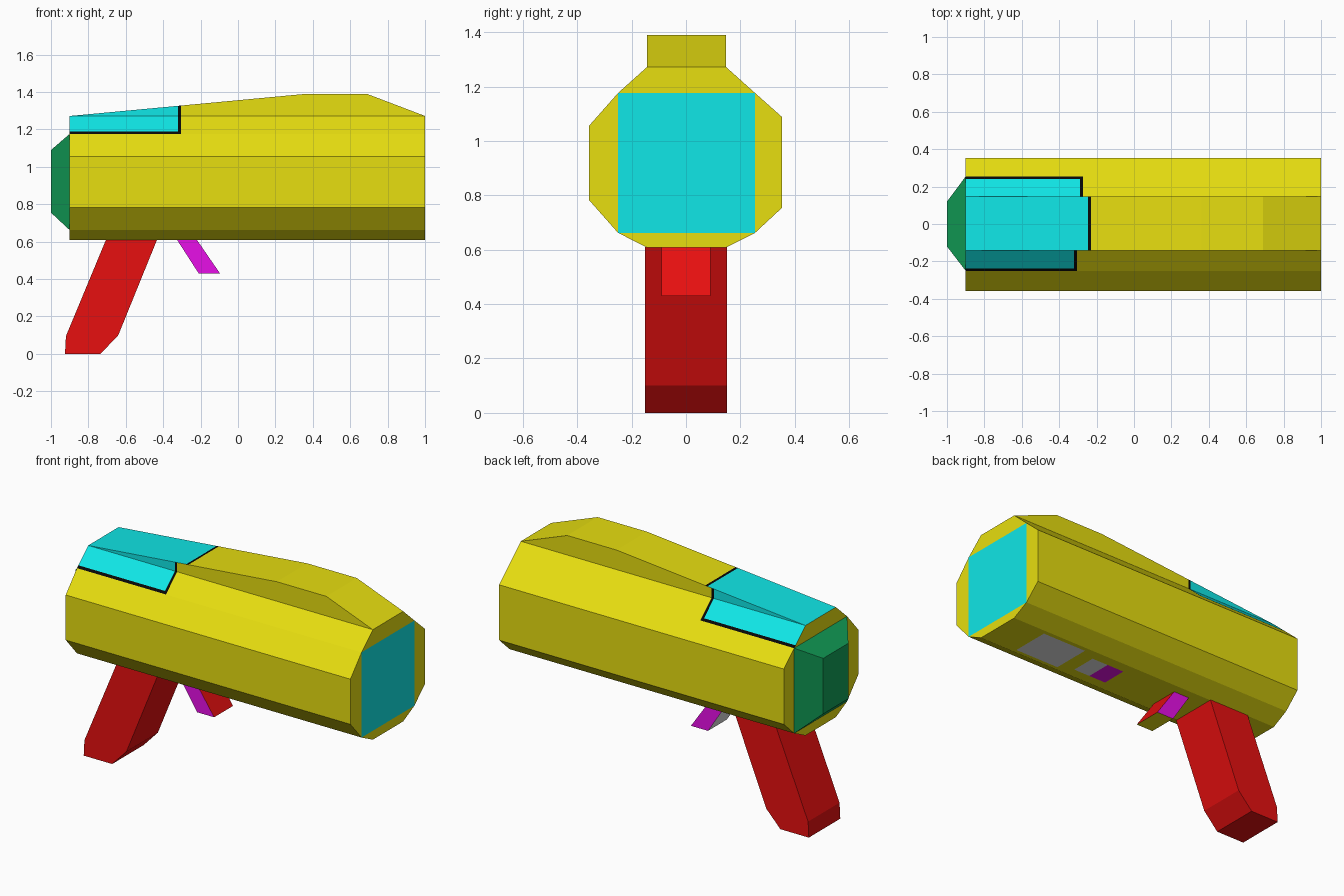
import bpy, bmesh
from mathutils import Vector

if "Cube" in bpy.data.objects:
    bpy.data.objects.remove(bpy.data.objects["Cube"])

COLOURS = {
    "yellow": (0.82, 0.75, 0.005), "cyan": (0.005, 0.80, 0.80), "black": (0.002, 0.002, 0.002),
    "green": (0.006, 0.36, 0.10), "red": (0.80, 0.005, 0.005), "magenta": (0.80, 0.005, 0.80),
    "white": (0.80, 0.80, 0.80),
}
NAMES = list(COLOURS)
MATS = []
for name, rgb in COLOURS.items():
    m = bpy.data.materials.new(name)
    m.diffuse_color = (*rgb, 1)
    m.use_nodes = True
    m.node_tree.nodes["Principled BSDF"].inputs["Base Color"].default_value = m.diffuse_color
    MATS.append(m)


def finish(name, bm, rule):
    """Colour every face by the rule and link the object."""
    bmesh.ops.recalc_face_normals(bm, faces=bm.faces)
    for f in bm.faces:
        f.material_index = NAMES.index(rule(f.calc_center_median(), f.normal))
    me = bpy.data.meshes.new(name)
    bm.to_mesh(me)
    bm.free()
    for m in MATS:
        me.materials.append(m)
    bpy.context.collection.objects.link(bpy.data.objects.new(name, me))


def loft(a, b):
    """Tube between two matching rings of points; returns bmesh and both rings."""
    bm = bmesh.new()
    ra = [bm.verts.new(p) for p in a]
    rb = [bm.verts.new(p) for p in b]
    n = len(a)
    for i in range(n):
        j = (i + 1) % n
        bm.faces.new((ra[i], ra[j], rb[j], rb[i]))
    return bm, ra, rb


def slab(profile, y0, y1):
    """Side profile (x, z) extruded across the width."""
    bm, ra, rb = loft([(x, y0, z) for x, z in profile], [(x, y1, z) for x, z in profile])
    bm.faces.new(ra)
    bm.faces.new(rb)
    bmesh.ops.recalc_face_normals(bm, faces=bm.faces)
    return bm


def cut(bm, test, co, no):
    """Slice only the faces that pass the test."""
    bm.normal_update()
    faces = [f for f in bm.faces if test(f.calc_center_median(), f.normal)]
    edges = {e for f in faces for e in f.edges}
    verts = {v for f in faces for v in f.verts}
    bmesh.ops.bisect_plane(bm, geom=faces + list(edges) + list(verts), dist=1e-5,
                           plane_co=Vector(co), plane_no=Vector(no))


# Painted lid: black line starts here on the front, back and top faces
LINE = 0.015
FRONT_X, BACK_X, TOP_X = -0.321, -0.289, -0.246


def lid_colour(x, start):
    return "cyan" if x < start else "black" if x < start + LINE else "yellow"


# Body: faceted barrel whose end caps hold a square between the kink points
RING = [(-0.143, 1.272), (0.147, 1.272), (0.254, 1.176), (0.353, 1.088), (0.353, 0.754),
        (0.254, 0.662), (0.147, 0.608), (-0.143, 0.608), (-0.25, 0.662), (-0.357, 0.783),
        (-0.357, 1.055), (-0.25, 1.176)]
KINKS = (2, 5, 8, 11)
bm, rear, front = loft([(-0.9, y, z) for y, z in RING], [(1, y, z) for y, z in RING])
for r in (rear, front):
    bm.faces.new([r[k] for k in KINKS])
    for k in KINKS:
        bm.faces.new([r[(k + i) % 12] for i in range(4)])
bmesh.ops.recalc_face_normals(bm, faces=bm.faces)


def shoulder(side):
    return lambda c, n: c.z > 1.177 and c.y * side > 0.15 and abs(n.x) < 0.1


def under(c, n):
    return n.z < -0.99


for side, start in ((-1, FRONT_X), (1, BACK_X)):
    for x in (start, start + LINE):
        cut(bm, shoulder(side), (x, 0, 0), (1, 0, 0))
    cut(bm, shoulder(side), (0, 0, 1.188), (0, 0, 1))
for x in (0.76, 0.46, 0.37, 0.26, 0.145):
    cut(bm, under, (x, 0, 0), (1, 0, 0))
for y in (-0.12, -0.08, 0.08, 0.12):
    cut(bm, under, (0, y, 0), (0, 1, 0))


def body_rule(c, n):
    if n.x > 0.9 and abs(c.y) < 0.05 and 0.8 < c.z < 1.0:
        return "cyan"
    if under(c, n):
        if 0.46 < c.x < 0.76 and abs(c.y) < 0.12:
            return "white"
        if abs(c.y) < 0.08 and 0.145 < c.x < 0.37:
            return "magenta" if c.x < 0.26 else "white"
    for side, start in ((-1, FRONT_X), (1, BACK_X)):
        if shoulder(side)(c, n):
            col = lid_colour(c.x, start)
            return "black" if col == "cyan" and c.z < 1.188 else col
    return "yellow"


finish("body", bm, body_rule)

# Top ridge: the lid carries on over its sides and top
bm = slab([(-0.9, 1.272), (0.36, 1.39), (0.69, 1.39), (1, 1.272)], -0.143, 0.147)
FACINGS = ((lambda c, n: n.y < -0.9, FRONT_X), (lambda c, n: n.y > 0.9, BACK_X),
           (lambda c, n: n.z > 0.5, TOP_X))
for test, start in FACINGS:
    for x in (start, start + LINE):
        cut(bm, test, (x, 0, 0), (1, 0, 0))


def ridge_rule(c, n):
    for test, start in FACINGS:
        if test(c, n):
            return lid_colour(c.x, start)
    return "yellow"


finish("top_ridge", bm, ridge_rule)

# Rear cap: tapered square
TIP = [(0.12, 1.09), (0.12, 0.755), (-0.12, 0.755), (-0.12, 1.09)]
bm, base, tip = loft([(-0.9, *RING[k]) for k in KINKS], [(-1, y, z) for y, z in TIP])
bm.faces.new(base)
bm.faces.new(tip)
finish("rear_cap", bm, lambda c, n: "green")

# Grip
bm = slab([(-0.706, 0.61), (-0.433, 0.61), (-0.64, 0.1), (-0.735, 0), (-0.925, 0), (-0.92, 0.095)],
          -0.15, 0.15)
finish("grip", bm, lambda c, n: "red")


# Trigger: a different colour on each facing
def trigger_rule(c, n):
    if abs(n.y) > 0.9:
        return "magenta"
    if n.z < -0.9:
        return "yellow"
    return "red" if n.x > 0 else "white"


finish("trigger", slab([(-0.326, 0.61), (-0.22, 0.61), (-0.096, 0.43), (-0.21, 0.43)], -0.09, 0.09),
       trigger_rule)
